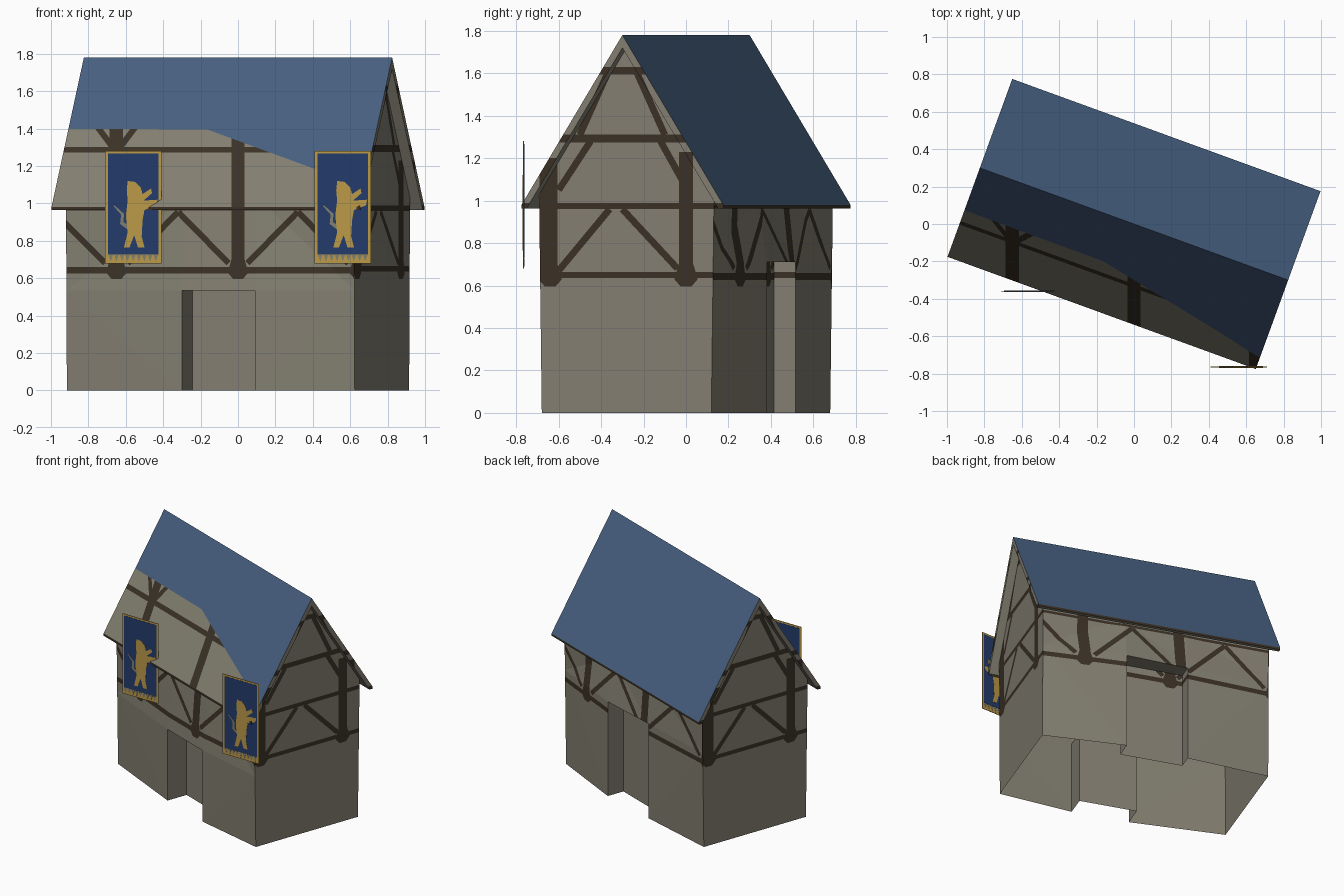
import bpy, bmesh, math
from mathutils import Vector

if "Cube" in bpy.data.objects:
    bpy.data.objects.remove(bpy.data.objects["Cube"])

C, S = math.cos(math.radians(20)), math.sin(math.radians(20))


def W(x, y, z):
    """House-local point to world (house is turned 20 degrees clockwise)."""
    return (x * C + y * S, -x * S + y * C, z)


def material(name, rgb):
    m = bpy.data.materials.new(name)
    m.diffuse_color = (*rgb, 1)
    m.use_nodes = True
    m.node_tree.nodes["Principled BSDF"].inputs["Base Color"].default_value = m.diffuse_color
    return m


plaster = material("plaster", (0.225, 0.21, 0.163))
timber = material("dark_timber", (0.043, 0.031, 0.019))
slate = material("blue_roof", (0.062, 0.115, 0.215))
cloth = material("banner_blue", (0.017, 0.045, 0.15))
gold = material("gold", (0.50, 0.32, 0.065))


def finish(bm, name, mats):
    me = bpy.data.meshes.new(name)
    bm.to_mesh(me)
    bm.free()
    for m in mats:
        me.materials.append(m)
    ob = bpy.data.objects.new(name, me)
    bpy.context.collection.objects.link(ob)
    return ob


def face(bm, pts, mat=0):
    f = bm.faces.new([bm.verts.new(W(*p)) for p in pts])
    f.material_index = mat


# ---- painted pattern: shapes projected straight onto front/back or the sides
def kind(f):
    f.normal_update()
    n = f.normal
    if abs(n.z) > 0.8:
        return None
    if abs(n.y) > abs(n.x):
        return "f"
    return "r" if f.calc_center_median().x > 0 else "l"


def flat(p, k):
    return (p.x if k == "f" else p.y if k == "r" else -p.y, p.z)


def solid(u, v, k):
    return Vector((u, 0, v) if k == "f" else (0, u, v) if k == "r" else (0, -u, v))


def paint(bm, shape, kinds, src, dst):
    """Cut the convex shape into faces of slot src and give the inside slot dst."""
    lo = [min(p[i] for p in shape) for i in (0, 1)]
    hi = [max(p[i] for p in shape) for i in (0, 1)]
    edges = list(zip(shape, shape[1:] + shape[:1]))
    area = sum(a[0] * b[1] - b[0] * a[1] for a, b in edges)

    def touched(k):
        out = []
        for f in bm.faces:
            if f.material_index != src or kind(f) != k:
                continue
            q = [flat(v.co, k) for v in f.verts]
            if all(max(p[i] for p in q) > lo[i] + 1e-5 and
                   min(p[i] for p in q) < hi[i] - 1e-5 for i in (0, 1)):
                out.append(f)
        return out

    for k in kinds:
        for a, b in edges:
            fs = touched(k)
            geom = set(fs)
            for f in fs:
                geom.update(f.verts)
                geom.update(f.edges)
            bmesh.ops.bisect_plane(bm, geom=list(geom), dist=1e-5, plane_co=solid(*a, k),
                                   plane_no=solid(b[1] - a[1], a[0] - b[0], k).normalized())
        for f in touched(k):
            c = flat(f.calc_center_median(), k)
            if all(((b[0] - a[0]) * (c[1] - a[1]) - (b[1] - a[1]) * (c[0] - a[0])) * area > 0
                   for a, b in edges):
                f.material_index = dst


def rect(x0, x1, z0, z1):
    return [(x0, z0), (x1, z0), (x1, z1), (x0, z1)]


def strip(x0, z0, x1, z1, w=0.032):
    d = Vector((x1 - x0, z1 - z0)).normalized() * w / 2
    return [(x0 + d.y, z0 - d.x), (x1 + d.y, z1 - d.x), (x1 - d.y, z1 + d.x), (x0 - d.y, z0 + d.x)]


def foot(x):
    return [(x - 0.025, 0.595), (x + 0.025, 0.595), (x + 0.055, 0.63), (x + 0.035, 0.70),
            (x - 0.035, 0.70), (x - 0.055, 0.63)]


long_timbers = [rect(-1.1, 1.1, 0.625, 0.66), rect(-1.1, 1.1, 0.962, 0.982),
                rect(-1.1, 1.1, 1.272, 1.302)]
for px in (-0.65, 0, 0.65):
    long_timbers += [rect(px - 0.036, px + 0.036, 0.62, 1.45), foot(px)]
for s in (-1, 1):
    long_timbers += [strip(s * 0.05, 0.68, s * 0.32, 0.955), strip(s * 0.59, 0.68, s * 0.32, 0.955),
                     strip(s * 0.71, 0.68, s * 0.96, 0.93),
                     strip(s * 0.67, 1.30, s * 0.76, 1.42), strip(s * 0.63, 1.30, s * 0.54, 1.42)]

gable_timbers = [rect(-0.8, 0.2, 0.635, 0.665), rect(-0.8, 0.2, 0.96, 0.99),
                 rect(-0.8, 0.2, 1.275, 1.312), rect(-0.8, 0.2, 1.595, 1.63),
                 rect(-0.69, -0.605, 0.62, 1.2), rect(-0.034, 0.034, 0.62, 1.23),
                 foot(-0.64), foot(0),
                 strip(-0.60, 0.67, -0.36, 0.96), strip(-0.04, 0.68, -0.30, 0.96),
                 strip(-0.60, 1.05, -0.45, 1.28), strip(-0.02, 1.10, -0.12, 1.28),
                 strip(-0.50, 1.31, -0.37, 1.60), strip(-0.10, 1.31, -0.23, 1.60)]


def add_timbers(bm):
    for t in long_timbers:
        paint(bm, t, "f", 0, 1)
    for t in gable_timbers:
        paint(bm, t, "rl", 0, 1)


# ---- walls: open shell, each long side swells towards its doorway
A, B0, B1, ZT, APEX = 0.819, 0.425, 0.4386, 1.03, 1.72
bm = bmesh.new()


def long_wall(s, x0, x1, y0, y1, inner, h):
    bh = B0 + (B1 - B0) * h / ZT
    row0 = [(-A, s * B0, 0), (x0, s * y0, 0), (x1, s * y1, 0), (A, s * B0, 0)]
    row1 = [(-A, s * bh, h), (x0, s * y0, h), (x1, s * y1, h), (A, s * bh, h)]
    row2 = [(x, s * B1, ZT) for x in (-A, x0, x1, A)]
    for i in range(3):
        face(bm, [row1[i], row1[i + 1], row2[i + 1], row2[i]])
        if i != 1:
            face(bm, [row0[i], row0[i + 1], row1[i + 1], row1[i]])
    # doorway recess: two jambs, back and soffit
    i0, i1, j0, j1 = [(x, s * inner, z) for z in (0, h) for x in (x0, x1)]
    face(bm, [row0[1], i0, j0, row1[1]])
    face(bm, [row0[2], i1, j1, row1[2]])
    face(bm, [i0, i1, j1, j0])
    face(bm, [row1[1], j0, j1, row1[2]])


long_wall(-1, -0.14, 0.275, 0.488, 0.488, 0.33, 0.535)
long_wall(1, -0.22, 0.23, 0.468, 0.49, 0.36, 0.71)
for s in (-A, A):
    face(bm, [(s, -B0, 0), (s, B0, 0), (s, B1, ZT), (s, 0, APEX), (s, -B1, ZT)])
bmesh.ops.remove_doubles(bm, verts=bm.verts, dist=1e-4)
bmesh.ops.recalc_face_normals(bm, faces=bm.faces)
bmesh.ops.triangulate(bm, faces=bm.faces)
add_timbers(bm)
finish(bm, "walls", [plaster, timber])

# ---- roof: slopes, eave strips and gable edges
L, HW, TOP, EV, LOW = 0.877, 0.506, 1.78, 0.98, 0.964
bm = bmesh.new()
under = bmesh.new()
for s, mat in ((-1, 2), (1, 3)):
    face(bm, [(-L, 0, TOP), (L, 0, TOP), (L, s * HW, EV), (-L, s * HW, EV)][::s], mat)
    face(bm, [(-L, s * HW, EV), (L, s * HW, EV), (L, s * HW, LOW), (-L, s * HW, LOW)][::s])
    for e in (-L, L):
        face(bm, [(e, 0, TOP), (e, s * HW, EV), (e, s * HW, LOW), (e, s * 0.48, LOW), (e, 0, APEX)])
    face(under, [(-L, s * HW, LOW), (L, s * HW, LOW), (L, s * 0.48, LOW), (-L, s * 0.48, LOW)])
    face(under, [(-L, s * 0.48, LOW), (L, s * 0.48, LOW), (L, 0, APEX), (-L, 0, APEX)])
# bare plaster area on the lower front slope
paint(bm, [(-1.1, 0.9), (1.1, 0.9), (0.75, 1.06), (0.45, 1.17), (-0.11, 1.395), (-1.1, 1.4)],
      "f", 2, 0)
add_timbers(bm)
finish(bm, "roof", [plaster, timber, slate, slate])
finish(under, "roof_underside", [plaster])

# ---- banners: gold backing, blue field, upright animal figure on both sides
figure = [(-0.03, 1.12), (0.01, 1.115), (0.04, 1.085), (0.05, 1.05), (0.095, 1.08), (0.10, 1.055),
          (0.055, 1.015), (0.13, 1.02), (0.125, 0.99), (0.06, 0.965), (0.05, 0.91), (0.045, 0.825),
          (0.06, 0.765), (0.025, 0.765), (0.005, 0.83), (-0.02, 0.765), (-0.05, 0.765),
          (-0.03, 0.845), (-0.04, 0.935), (-0.03, 1.015), (-0.035, 1.07)]
tail = [(-0.03, 0.86), (-0.07, 0.89), (-0.065, 0.94), (-0.105, 0.985), (-0.10, 0.99),
        (-0.05, 0.945), (-0.052, 0.90), (-0.03, 0.885)]


def plate(bm, pts, cx, cy, thick, mat):
    f = bm.faces.new([bm.verts.new((cx + x, cy - thick / 2, z)) for x, z in pts])
    ext = bmesh.ops.extrude_face_region(bm, geom=[f], use_keep_orig=True)["geom"]
    vs = [g for g in ext if isinstance(g, bmesh.types.BMVert)]
    bmesh.ops.translate(bm, verts=vs, vec=(0, thick, 0))
    new = {f} | {q for v in vs for q in v.link_faces}
    for q in new:
        q.material_index = mat
    bmesh.ops.recalc_face_normals(bm, faces=list(new))


for name, cx, cy in (("left_banner", -0.56, -0.36), ("right_banner", 0.56, -0.765)):
    bm = bmesh.new()
    plate(bm, rect(-0.15, 0.15, 0.68, 1.28), cx, cy, 0.004, 0)
    plate(bm, rect(-0.136, 0.136, 0.728, 1.267), cx, cy, 0.0065, 1)
    plate(bm, figure, cx, cy, 0.009, 0)
    plate(bm, tail, cx, cy, 0.009, 2)
    # pale fringe
    for i in range(9):
        x = -0.12 + i * 0.03
        plate(bm, [(x - 0.012, 0.725), (x + 0.012, 0.725), (x, 0.69)], cx, cy, 0.0065, 2)
    finish(bm, name, [gold, cloth, plaster])
